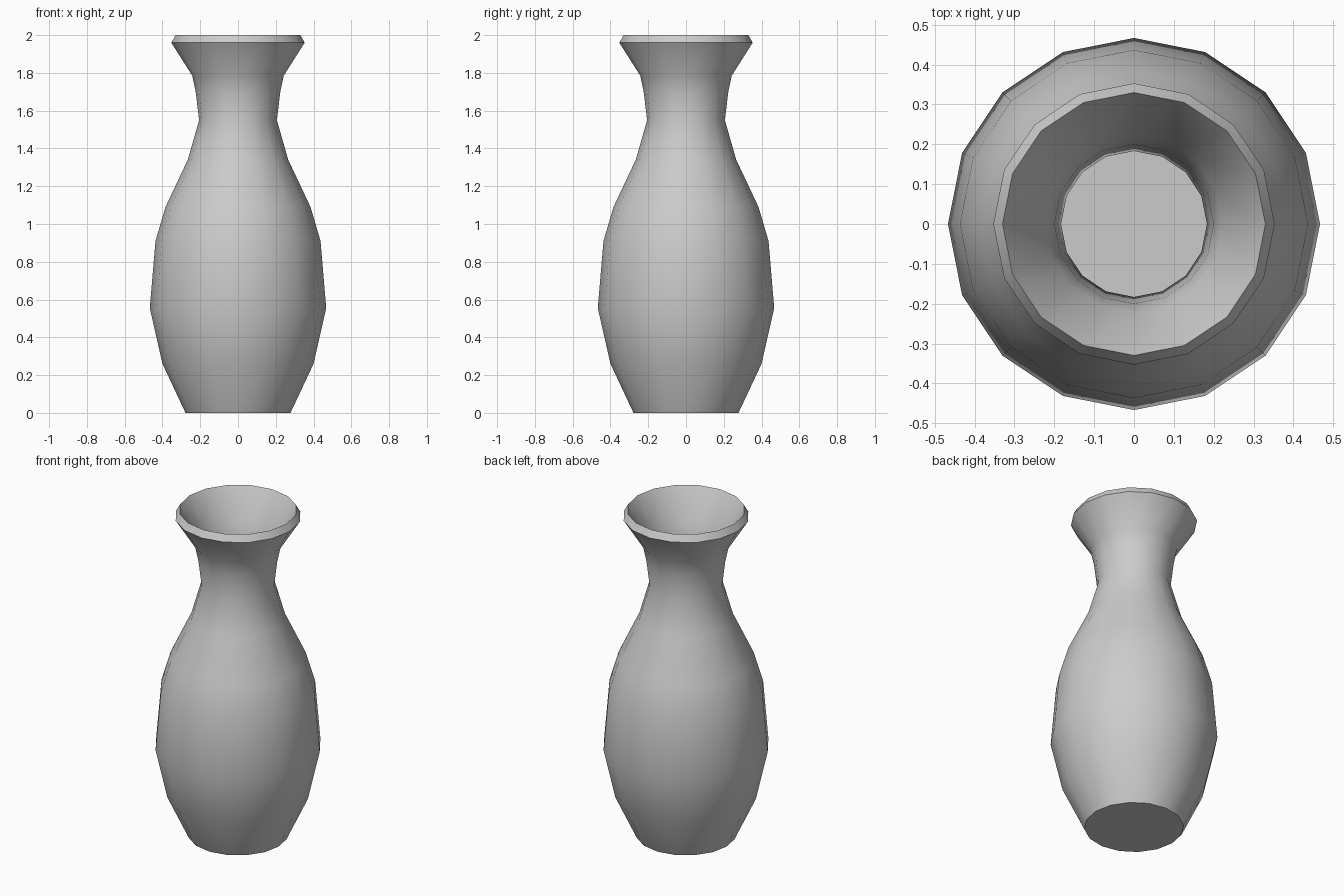
import bpy, bmesh, math

if "Cube" in bpy.data.objects:
    bpy.data.objects.remove(bpy.data.objects["Cube"])

SIDES = 16

# (radius, height): outer wall upward, bevelled rim, then inner wall down
profile = [
    (0.278, 0.0), (0.40, 0.26), (0.467, 0.555), (0.437, 0.91), (0.384, 1.09),
    (0.266, 1.34), (0.206, 1.55), (0.224, 1.70), (0.242, 1.785), (0.353, 1.96),
    (0.330, 2.0), (0.222, 1.82), (0.200, 1.72), (0.183, 1.55), (0.242, 1.325),
    (0.360, 1.075), (0.413, 0.90), (0.442, 0.56), (0.378, 0.28), (0.262, 0.04),
]

# Vase body: revolve the profile in 16 sides
bm = bmesh.new()
rings = []
for r, z in profile:
    rings.append([bm.verts.new((r * math.cos(2 * math.pi * i / SIDES),
                                r * math.sin(2 * math.pi * i / SIDES), z))
                  for i in range(SIDES)])
for low, high in zip(rings, rings[1:]):
    for i in range(SIDES):
        j = (i + 1) % SIDES
        bm.faces.new((low[i], low[j], high[j], high[i]))

# Underside and inner floor
bm.faces.new(rings[0][::-1])
bm.faces.new(rings[-1])

mesh = bpy.data.meshes.new("vase")
bm.to_mesh(mesh)
bm.free()
vase = bpy.data.objects.new("vase", mesh)
bpy.context.collection.objects.link(vase)

# Smooth walls, sharp rim and base
bpy.context.view_layer.objects.active = vase
vase.select_set(True)
bpy.ops.object.shade_smooth_by_angle(angle=math.radians(35))
